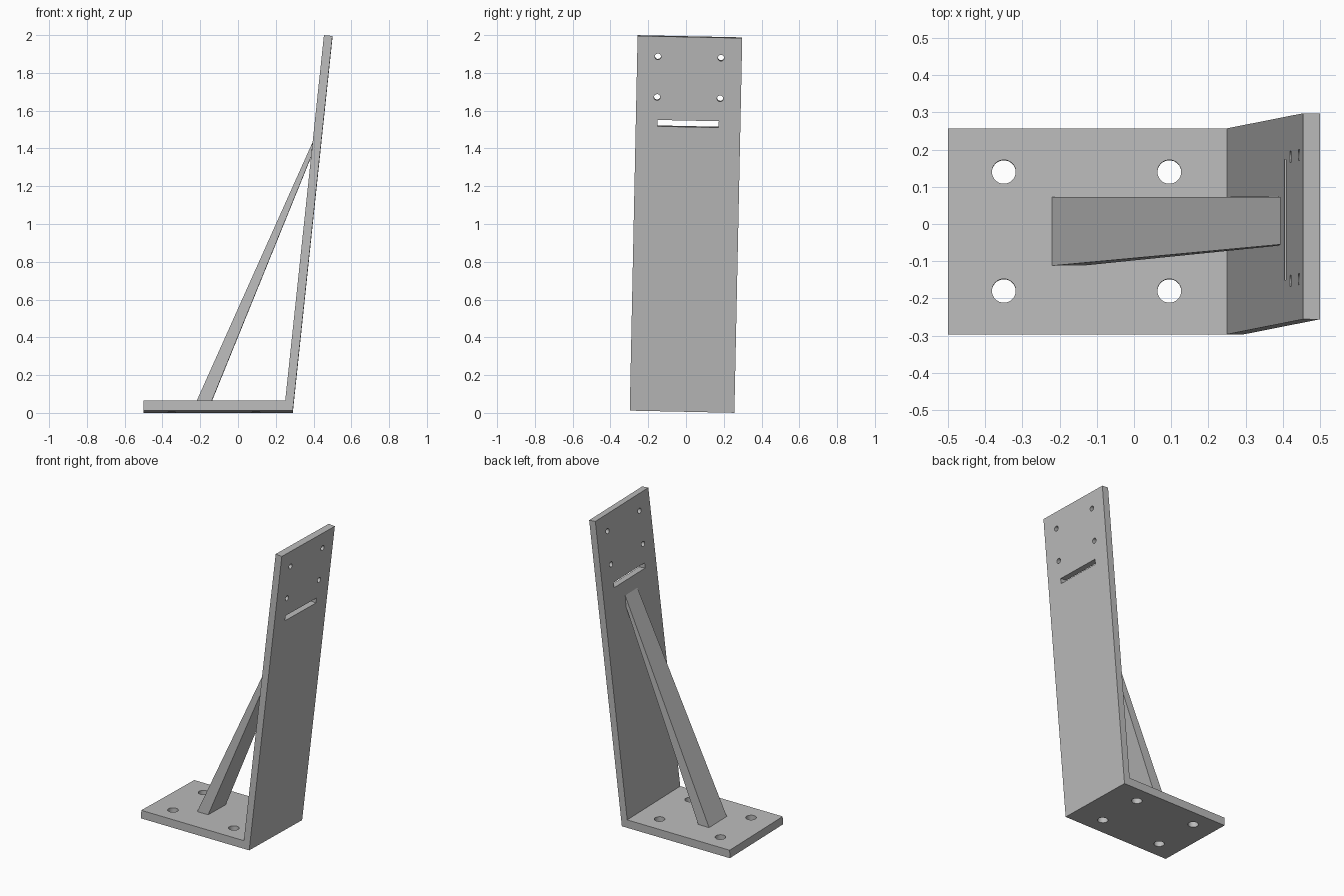
import bpy, bmesh, math
from mathutils import Matrix, Vector

if "Cube" in bpy.data.objects:
    bpy.data.objects.remove(bpy.data.objects["Cube"], do_unlink=True)

# One plain grey for the whole bracket
grey = bpy.data.materials.new("plain_grey")
grey.use_nodes = True
COLOUR = (0.5, 0.5, 0.5, 1)
grey.diffuse_color = COLOUR
grey.node_tree.nodes["Principled BSDF"].inputs["Base Color"].default_value = COLOUR

# The bracket stands with a slight roll about x
ROLL = Matrix.Translation((0, 0, 1)) @ Matrix.Rotation(math.radians(-1.2), 4, 'X')
HALF_WIDTH = 0.277
BOTTOM, FLOOR, TOP = -0.994, -0.941, 0.994
LEAN = math.atan2(0.21, 1.985)


def add_object(name, bm):
    bmesh.ops.recalc_face_normals(bm, faces=bm.faces)
    bm.transform(ROLL)
    mesh = bpy.data.meshes.new(name)
    bm.to_mesh(mesh)
    bm.free()
    mesh.materials.append(grey)
    obj = bpy.data.objects.new(name, mesh)
    bpy.context.collection.objects.link(obj)
    return obj


def profile_solid(name, points):
    """Loft an xz profile across y; each point is (x, z, half width)."""
    bm = bmesh.new()
    sides = [[bm.verts.new((x, s * w, z)) for x, z, w in points] for s in (-1, 1)]
    for side in sides:
        bm.faces.new(side)
    n = len(points)
    for i in range(n):
        j = (i + 1) % n
        bm.faces.new((sides[0][i], sides[0][j], sides[1][j], sides[1][i]))
    return add_object(name, bm)


# Base plate and leaning upright in one bent profile
outline = [(-0.5, BOTTOM), (0.29, BOTTOM), (0.5, TOP - 0.004),
           (0.455, TOP), (0.25, FLOOR), (-0.5, FLOOR)]
bracket = profile_solid("bent_bracket", [(x, z, HALF_WIDTH) for x, z in outline])

# Tapered diagonal brace from base to upright
profile_solid("diagonal_brace", [(-0.22, FLOOR, 0.0925), (-0.14, FLOOR, 0.0925),
                                 (0.387, 0.355, 0.066), (0.394, 0.43, 0.064)])

# Cutters: base bolt holes, upright screw holes and slot
bm = bmesh.new()


def drill(radius, depth, matrix):
    bmesh.ops.create_cone(bm, cap_ends=True, segments=32, radius1=radius,
                          radius2=radius, depth=depth, matrix=matrix)


def on_upright(y, z):
    x = 0.29 + (z - BOTTOM) * math.tan(LEAN) - 0.022
    return Matrix.Translation(Vector((x, y, z))) @ Matrix.Rotation(LEAN, 4, 'Y')


for side in (-1, 1):
    for x in (-0.35, 0.095):
        drill(0.032, 0.2, Matrix.Translation((x, side * 0.16, (BOTTOM + FLOOR) / 2)))
    for z in (0.885, 0.67):
        drill(0.0165, 0.2, on_upright(side * 0.167, z) @ Matrix.Rotation(math.pi / 2, 4, 'Y'))
bmesh.ops.create_cube(bm, size=1, matrix=on_upright(0, 0.533) @ Matrix.Diagonal((0.2, 0.324, 0.034, 1)))
cutter = add_object("hole_cutter", bm)
cutter.hide_render = True

# Cut the holes, then discard the cutter
cut = bracket.modifiers.new("holes", 'BOOLEAN')
cut.operation = 'DIFFERENCE'
cut.solver = 'EXACT'
cut.object = cutter
bpy.context.view_layer.objects.active = bracket
bracket.select_set(True)
bpy.ops.object.modifier_apply(modifier=cut.name)
bpy.data.objects.remove(cutter, do_unlink=True)
bpy.ops.object.shade_smooth_by_angle(angle=math.radians(30))
